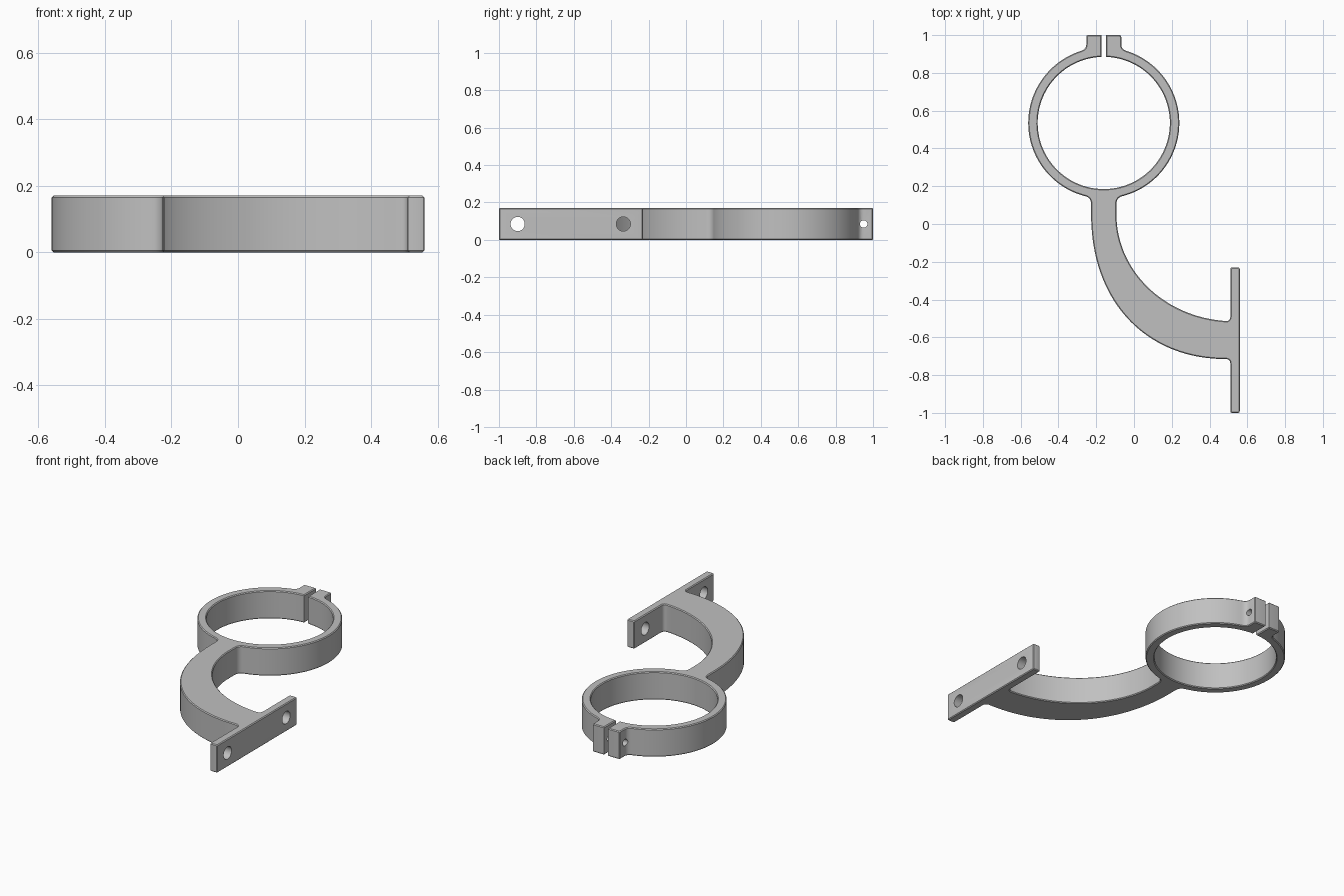
import bpy, bmesh
from math import cos, sin, pi, radians, degrees, asin
from mathutils import Vector
from mathutils.geometry import interpolate_bezier, tessellate_polygon

if "Cube" in bpy.data.objects:
    bpy.data.objects.remove(bpy.data.objects["Cube"], do_unlink=True)

HEIGHT, CHAMFER = 0.17, 0.005
CX, CY = -0.16, 0.535            # clamp ring centre
R_OUT, R_IN = 0.40, 0.35
SLOT, TAB, ARM = 0.0125, 0.0925, 0.067   # half widths

metal = bpy.data.materials.new("plain grey")
metal.use_nodes = True
grey = (0.53, 0.53, 0.53, 1)
metal.diffuse_color = grey
metal.node_tree.nodes["Principled BSDF"].inputs["Base Color"].default_value = grey


def arc(cx, cy, rx, ry, start, end, steps):
    angles = [radians(start + (end - start) * i / steps) for i in range(steps + 1)]
    return [(cx + rx * cos(a), cy + ry * sin(a)) for a in angles]


def fillet(start, corner, end, steps=5):
    a, b, c = Vector(start), Vector(corner), Vector(end)
    ts = [i / steps for i in range(1, steps)]
    return [tuple(a * (1 - t) ** 2 + b * 2 * t * (1 - t) + c * t * t) for t in ts]


def corner(x, y, dx0, dy0, dx1, dy1, r=0.01):
    p, q = (x + dx0 * r, y + dy0 * r), (x + dx1 * r, y + dy1 * r)
    return [p] + fillet(p, (x, y), q, 3) + [q]


# Clamp half on one side: tab, ring arc and arm root
def clamp_side(side):
    ring = arc(CX, CY, R_OUT, R_OUT, 108, 255.5, 56)
    tab_x, arm_x = CX - TAB, CX - ARM
    pts = [(CX - SLOT, 1.0)] + corner(tab_x, 1.0, 1, 0, 0, -1)
    pts += [(tab_x, 0.95)] + fillet((tab_x, 0.95), (tab_x, 0.924), ring[0]) + ring
    pts += fillet(ring[-1], (arm_x, 0.141), (arm_x, 0.105)) + [(arm_x, 0.105)]
    return pts if side < 0 else [(2 * CX - x, y) for x, y in reversed(pts)]


outline = clamp_side(-1)
# Outer curve of the arm
sweep = [Vector(p) for p in ((CX - ARM, 0.05), (CX - ARM, -0.418), (0.07, -0.715), (0.485, -0.715))]
outline += [(p.x, p.y) for p in interpolate_bezier(*sweep, 40)]
outline += fillet(outline[-1], (0.51, -0.715), (0.51, -0.74))
# Mounting plate
outline += [(0.51, -0.74)]
outline += corner(0.51, -1.0, 0, 1, 1, 0)
outline += corner(0.56, -1.0, -1, 0, 0, 1)
outline += corner(0.56, -0.23, 0, -1, -1, 0)
outline += corner(0.51, -0.23, 1, 0, 0, -1)
outline += [(0.51, -0.49)]
# Inner curve of the arm
inner = arc(0.53, 0.05, 0.623, 0.565, 265.9, 180, 36)
outline += fillet((0.51, -0.49), (0.51, -0.515), inner[0]) + inner
outline += clamp_side(1)
# Slot and bore of the ring
gap = 90 - degrees(asin(SLOT / R_IN))
outline += arc(CX, CY, R_IN, R_IN, gap, -180 - gap, 96)


# Offset the outline towards the material
def inset(points, distance):
    pts = [Vector(p) for p in points]
    result = []
    for i, p in enumerate(pts):
        before = (p - pts[i - 1]).normalized()
        after = (pts[(i + 1) % len(pts)] - p).normalized()
        n1, n2 = Vector((-before.y, before.x)), Vector((-after.y, after.x))
        result.append(p + (n1 + n2) * distance / (1 + n1.dot(n2)))
    return result


# Solid bracket: chamfered walls between two filled caps
bm = bmesh.new()
rim = inset(outline, CHAMFER)
levels = [(rim, 0), (outline, CHAMFER), (outline, HEIGHT - CHAMFER), (rim, HEIGHT)]
loops = [[bm.verts.new((p[0], p[1], z)) for p in pts] for pts, z in levels]
for low, high in zip(loops, loops[1:]):
    for i in range(len(low)):
        bm.faces.new((low[i - 1], low[i], high[i], high[i - 1]))
for tri in tessellate_polygon([[p.to_3d() for p in rim]]):
    for cap in (loops[0], loops[-1]):
        bm.faces.new([cap[i] for i in tri])
bmesh.ops.recalc_face_normals(bm, faces=bm.faces[:])
mesh = bpy.data.meshes.new("clamp_bracket")
bm.to_mesh(mesh)
bm.free()
bracket = bpy.data.objects.new("clamp_bracket", mesh)
bpy.context.collection.objects.link(bracket)
mesh.materials.append(metal)


# Bolt holes, drilled along x
def drill(name, x, y, radius, depth):
    bpy.ops.mesh.primitive_cylinder_add(vertices=32, radius=radius, depth=depth,
                                        location=(x, y, HEIGHT / 2), rotation=(0, pi / 2, 0))
    cutter = bpy.context.object
    cutter.name = name
    cutter.data.materials.append(metal)
    cutter.hide_render = True
    cut = bracket.modifiers.new(name, 'BOOLEAN')
    cut.operation, cut.solver, cut.object = 'DIFFERENCE', 'EXACT', cutter


drill("front_plate_hole_cutter", 0.535, -0.90, 0.038, 0.12)
drill("rear_plate_hole_cutter", 0.535, -0.335, 0.038, 0.12)
drill("clamp_bolt_hole_cutter", CX, 0.95, 0.02, 0.3)

# Apply the drilling, then discard the cutters
bpy.ops.object.select_all(action='DESELECT')
bracket.select_set(True)
bpy.context.view_layer.objects.active = bracket
for m in list(bracket.modifiers):
    cutter = m.object
    bpy.ops.object.modifier_apply(modifier=m.name)
    bpy.data.objects.remove(cutter, do_unlink=True)
bpy.ops.object.shade_smooth_by_angle(angle=radians(30))
